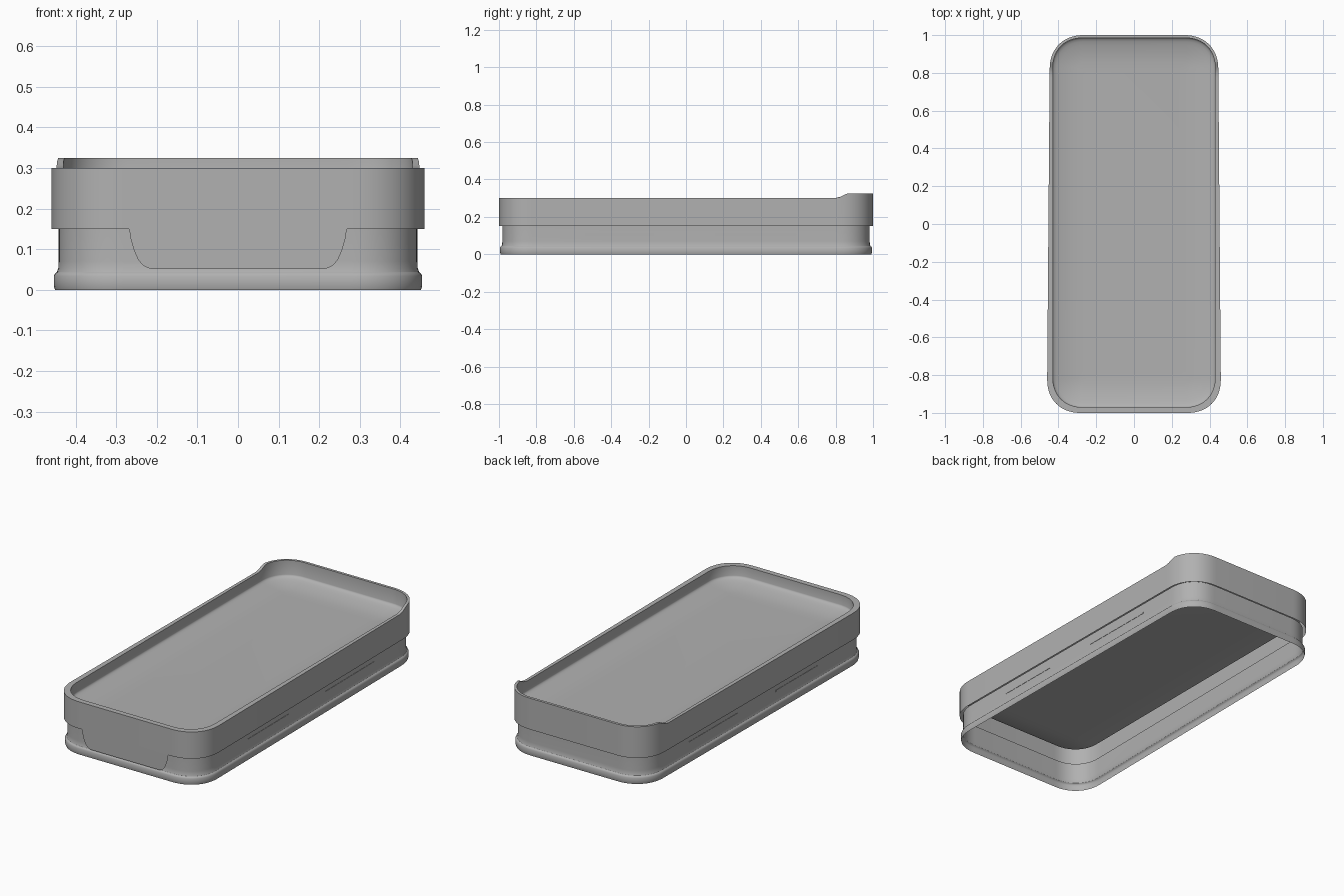
import bpy, bmesh, math

if "Cube" in bpy.data.objects:
    bpy.data.objects.remove(bpy.data.objects["Cube"])

grey = bpy.data.materials.new("mid_grey")
grey.diffuse_color = (0.44, 0.44, 0.44, 1)
grey.use_nodes = True
grey.node_tree.nodes["Principled BSDF"].inputs["Base Color"].default_value = grey.diffuse_color


def outline(wf, wb, y0, y1, r, inset=0.0, n=16, power=2.2):
    """Rounded rectangle, half width wf at the front tapering to wb at the back."""
    y0, y1 = y0 + inset, y1 - inset
    r = max(r - inset, 0.03)
    half = lambda y: wf + (wb - wf) * (y + 1) / 2 - inset
    quarter = []
    for i in range(n + 1):
        a = math.pi / 2 * i / n
        quarter.append((1 - max(math.cos(a), 0) ** (2 / power),
                        math.sin(a) ** (2 / power)))
    side = []
    # front corner, straight side with extra cuts, back corner
    for u, v in reversed(quarter):
        y = y0 + r * (1 - v)
        side.append((half(y) - r * u, y))
    for t in (0.25, 0.5, 0.75, 0.97, 0.985):
        y = (y0 + r) * (1 - t) + (y1 - r) * t
        side.append((half(y), y))
    for u, v in quarter:
        y = y1 - r * (1 - v)
        side.append((half(y) - r * u, y))
    return side + [(-x, y) for x, y in reversed(side)]


def rim_z(y):
    """Rim height: raised lip at the back end."""
    t = min(max((y - 0.80) / 0.07, 0), 1)
    return 0.30 + 0.025 * t * t * (3 - 2 * t)


def finish(bm, name, angle=30):
    me = bpy.data.meshes.new(name)
    bm.to_mesh(me)
    bm.free()
    me.materials.append(grey)
    ob = bpy.data.objects.new(name, me)
    bpy.context.collection.objects.link(ob)
    bpy.ops.object.select_all(action='DESELECT')
    ob.select_set(True)
    bpy.context.view_layer.objects.active = ob
    bpy.ops.object.shade_smooth_by_angle(angle=math.radians(angle))
    return ob


def loft(name, loops, cap=False, angle=30):
    """Skin a stack of (outline, z) loops; z None follows the rim."""
    bm = bmesh.new()
    rings = [[bm.verts.new((x, y, rim_z(y) if z is None else z)) for x, y in pts]
             for pts, z in loops]
    for a, b in zip(rings, rings[1:]):
        for i in range(len(a)):
            j = (i + 1) % len(a)
            bm.faces.new((a[i], a[j], b[j], b[i]))
    if cap:
        bm.faces.new(rings[-1])
    return finish(bm, name, angle)


outer = lambda inset: outline(0.461, 0.445, -1, 1, 0.18, inset)
inner = lambda inset: outline(0.43, 0.43, -0.97, 0.985, 0.16, inset)

# Flared foot and recessed waist, open underneath
foot = [(0.009, 0), (0.006, 0.010), (0.006, 0.034), (0.009, 0.04),
        (0.014, 0.044), (0.017, 0.054), (0.018, 0.07), (0.018, 0.16)]
loft("foot_and_waist", [(outer(i), z) for i, z in foot])

# Upper band skirt, rim and shallow dished tray floor with soft edge
dish = [(0, 0.245), (0.002, 0.240), (0.008, 0.235), (0.02, 0.230), (0.04, 0.2245),
        (0.07, 0.218), (0.10, 0.2135), (0.13, 0.211), (0.17, 0.21)]
loft("upper_band_and_tray",
     [(outer(0), 0.15), (outer(0), None), (inner(0), None)]
     + [(inner(i), z) for i, z in dish], cap=True, angle=48)

# Front tab: thin flap hanging from the band
half_tab = [(0.268, 0.15), (0.264, 0.125), (0.257, 0.10), (0.247, 0.076),
            (0.236, 0.062), (0.225, 0.055), (0.212, 0.051)]
tab = [(-x, z) for x, z in half_tab] + half_tab[::-1]
bm = bmesh.new()
bm.faces.new([bm.verts.new((x, -1, z)) for x, z in tab])
finish(bm, "front_tab")

# Slim grip ribs, two on each side of the waist
for sx, side_name in ((1, "right"), (-1, "left")):
    for y0, y1, end in ((-0.54, -0.17, "front"), (0.155, 0.59, "back")):
        bm = bmesh.new()
        bmesh.ops.create_cube(bm, size=1)
        for v in bm.verts:
            y = y0 if v.co.y < 0 else y1
            wall = 0.443 - 0.008 * (y + 1)
            v.co = (sx * (wall + (0.002 if v.co.x > 0 else 0.0003)), y,
                    0.106 + 0.01 * v.co.z)
        bmesh.ops.recalc_face_normals(bm, faces=bm.faces)
        finish(bm, f"{side_name}_{end}_rib")
